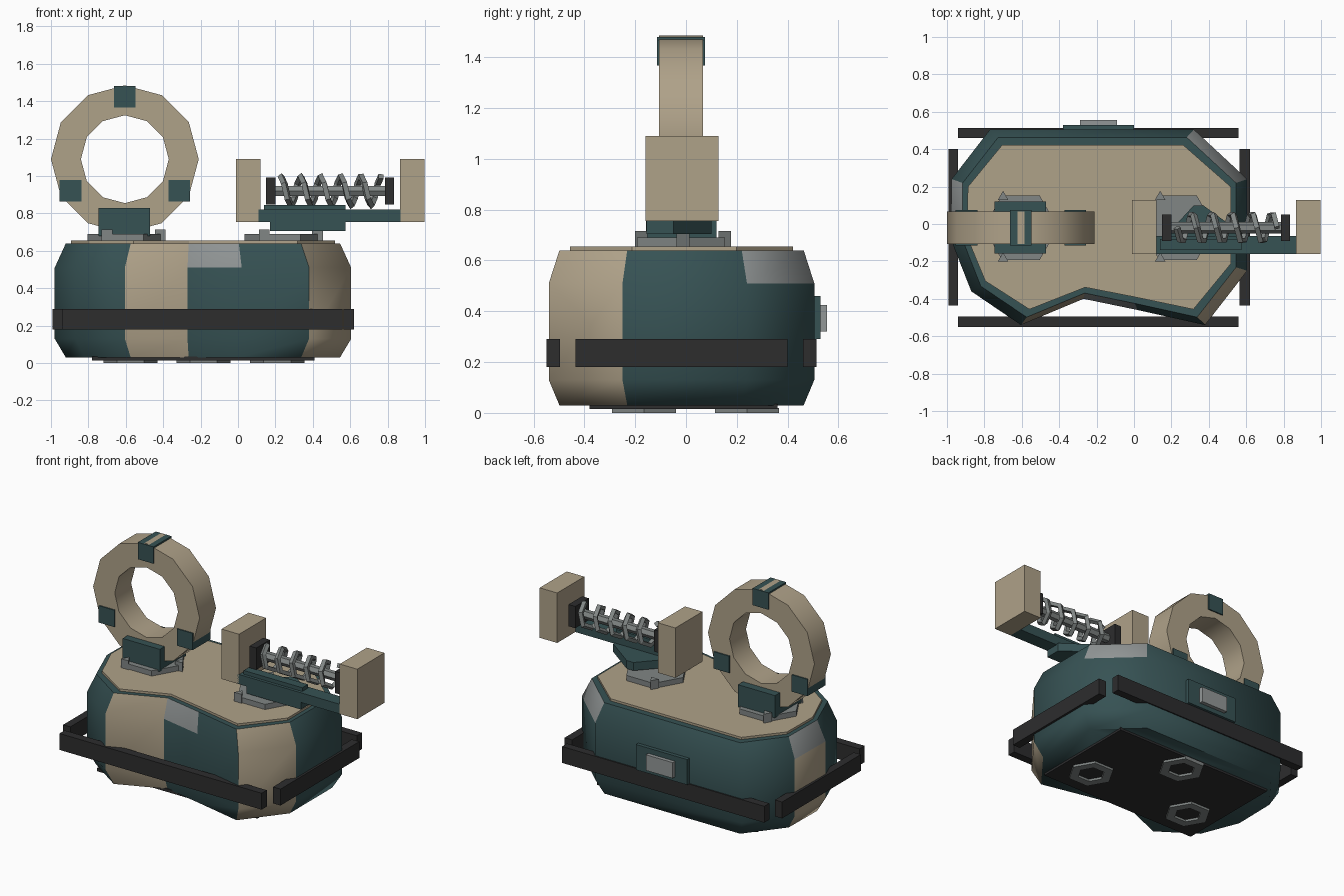
import bpy
import bmesh
from math import sin, cos, pi, radians
from mathutils import Vector

if "Cube" in bpy.data.objects:
    bpy.data.objects.remove(bpy.data.objects["Cube"])


def make_material(name, rgb):
    mat = bpy.data.materials.new(name)
    mat.use_nodes = True
    mat.diffuse_color = (*rgb, 1)
    mat.node_tree.nodes["Principled BSDF"].inputs["Base Color"].default_value = (*rgb, 1)
    return mat


TAN = make_material("tan", (0.43, 0.36, 0.25))
GREEN = make_material("dark_green", (0.037, 0.084, 0.088))
PALE = make_material("pale_grey", (0.29, 0.31, 0.31))
STEEL = make_material("steel_grey", (0.22, 0.24, 0.235))
BLACK = make_material("near_black", (0.026, 0.026, 0.027))


def finish(name, bm, *mats):
    bmesh.ops.recalc_face_normals(bm, faces=bm.faces)
    mesh = bpy.data.meshes.new(name)
    bm.to_mesh(mesh)
    bm.free()
    for mat in mats:
        mesh.materials.append(mat)
    obj = bpy.data.objects.new(name, mesh)
    bpy.context.collection.objects.link(obj)
    return obj


def smooth(obj, angle):
    bpy.ops.object.select_all(action="DESELECT")
    obj.select_set(True)
    bpy.context.view_layer.objects.active = obj
    bpy.ops.object.shade_smooth_by_angle(angle=radians(angle))


def box(name, mat, x, y, z):
    """Box from three (low, high) ranges."""
    bm = bmesh.new()
    bmesh.ops.create_cube(bm, size=1)
    for v in bm.verts:
        v.co = Vector([(r[0] + r[1]) / 2 + c * (r[1] - r[0]) for c, r in zip(v.co, (x, y, z))])
    return finish(name, bm, mat)


def loft(name, rings, *mats, rule=None):
    """Join rings of equal length and cap both ends; rule(band, column) picks the material."""
    bm = bmesh.new()
    loops = [[bm.verts.new(p) for p in ring] for ring in rings]
    n = len(loops[0])
    for band, (a, b) in enumerate(zip(loops, loops[1:])):
        for i in range(n):
            j = (i + 1) % n
            face = bm.faces.new((a[i], a[j], b[j], b[i]))
            if rule:
                face.material_index = rule(band, i)
    bm.faces.new(loops[0][::-1])
    bm.faces.new(loops[-1])
    return finish(name, bm, *mats)


def prism(name, mat, points, low, high):
    return loft(name, [[(x, y, z) for x, y in points] for z in (low, high)], mat)


def polygon(cx, cy, radius, sides, start=0):
    return [(cx + radius * cos(start + 2 * pi * i / sides),
             cy + radius * sin(start + 2 * pi * i / sides)) for i in range(sides)]


def tube(name, mat, outer, inner, low, high, place):
    """Faceted ring; place(u, v, w) maps its own plane into the model."""
    bm = bmesh.new()
    profile = ((outer, low), (outer, high), (inner, high), (inner, low))
    loops = [[bm.verts.new(place(u[0], u[1], w)) for u in ring]
             for ring, w in profile]
    n = len(outer)
    for k in range(4):
        a, b = loops[k], loops[(k + 1) % 4]
        for i in range(n):
            j = (i + 1) % n
            bm.faces.new((a[i], a[j], b[j], b[i]))
    return finish(name, bm, mat)


# Body: faceted outline with chamfered top and bottom
OUTLINE = [(-0.605, -0.54), (-0.27, -0.40), (0.02, -0.46), (0.38, -0.54), (0.605, -0.25),
           (0.605, 0.24), (0.32, 0.505), (-0.77, 0.505), (-0.975, 0.24), (-0.98, -0.08),
           (-0.87, -0.36)]


def scaled(sx, sy, z):
    return [(-0.187 + (x + 0.187) * sx, -0.017 + (y + 0.017) * sy, z) for x, y in OUTLINE]


def body_colour(band, column):
    if band == 2 and column in (1, 5, 8):
        return 2
    return 1 if column in (0, 3, 8) else 0


body = loft("body", [scaled(0.925, 0.92, 0.03), scaled(1, 1, 0.13), scaled(1, 1, 0.51),
                     scaled(0.925, 0.92, 0.64)], GREEN, TAN, PALE, rule=body_colour)
smooth(body, 60)
loft("top_plate", [scaled(0.89, 0.84, 0.635), scaled(0.89, 0.84, 0.655)], TAN)

# Underside plate and hexagonal feet
box("bottom_plate", BLACK, (-0.78, 0.41), (-0.38, 0.36), (0.015, 0.035))
for cx, cy in ((0.21, -0.165), (-0.185, 0.24), (-0.575, -0.165)):
    tube("foot", STEEL, polygon(cx, cy, 0.145, 6), polygon(cx, cy, 0.085, 6), 0, 0.02,
         lambda u, v, w: (u, v, w))

# Bumper bars around the body
BAR_Z = (0.18, 0.29)
box("front_bumper", BLACK, (-0.94, 0.56), (-0.55, -0.495), BAR_Z)
box("back_bumper", BLACK, (-0.94, 0.56), (0.46, 0.513), BAR_Z)
box("ring_side_bumper", BLACK, (-0.993, -0.94), (-0.435, 0.4), BAR_Z)
box("spring_side_bumper", BLACK, (0.565, 0.62), (-0.435, 0.4), BAR_Z)

# Back panel
box("back_panel", GREEN, (-0.38, 0), (0.49, 0.53), (0.29, 0.46))
box("back_panel_window", PALE, (-0.29, -0.09), (0.52, 0.555), (0.32, 0.425))

# Hexagonal mounts with three triangular lugs each
AXIS_Y = -0.02
for cx in (-0.605, 0.235):
    prism("mount", STEEL, polygon(cx, AXIS_Y, 0.2, 6), 0.65, 0.69)
    for lx, ly in polygon(cx, AXIS_Y, 0.19, 3):
        prism("mount_lug", STEEL, polygon(lx, ly, 0.033, 3, pi / 2), 0.65, 0.715)

# Upright ring with clamps and cradle
RX, RZ = -0.605, 1.09
ring = tube("ring", TAN, polygon(RX, RZ, 0.395, 12), polygon(RX, RZ, 0.235, 12),
            -0.107, 0.067, lambda u, v, w: (u, w, v))
smooth(ring, 40)
for cx, cz in polygon(RX, RZ, 0.335, 3, pi / 2):
    box("ring_clamp", GREEN, (cx - 0.058, cx + 0.058), (-0.115, 0.075), (cz - 0.058, cz + 0.055))
box("ring_cradle", GREEN, (-0.745, -0.47), (-0.158, 0.12), (0.68, 0.83))

# Spring carrier: swivel, beam and end blocks
prism("swivel", GREEN, [(0.17, -0.155), (0.575, -0.155), (0.575, -0.05), (0.37, 0.1),
                        (0.32, 0.1), (0.2, -0.03)], 0.705, 0.76)
box("beam", GREEN, (0.11, 0.87), (-0.16, -0.065), (0.755, 0.82))
box("beam_rib", GREEN, (0.14, 0.575), (-0.14, -0.08), (0.81, 0.845))
for x in (-0.01, 0.867):
    box("end_block", TAN, (x, x + 0.13), (-0.16, 0.127), (0.755, 1.09))

# Spring on its rod, held between square caps
SZ = 0.92
for x in (0.15, 0.785):
    box("spring_cap", BLACK, (x, x + 0.05), (AXIS_Y - 0.072, AXIS_Y + 0.072), (SZ - 0.073, SZ + 0.073))
loft("spring_rod", [[(x, y, z) for y, z in polygon(AXIS_Y, SZ, 0.03, 6)] for x in (0.19, 0.8)], STEEL)

STEPS, TURNS = 6, 5
curve = bpy.data.curves.new("spring", "CURVE")
curve.dimensions = "3D"
curve.bevel_depth = 0.019
curve.bevel_resolution = 0
curve.use_fill_caps = True
path = curve.splines.new("POLY")
path.points.add(STEPS * TURNS)
for i, p in enumerate(path.points):
    t = 2 * pi * i / STEPS
    p.co = (0.23 + 0.107 * i / STEPS, AXIS_Y - 0.078 * sin(t), SZ + 0.078 * cos(t), 1)
    p.radius = 1
path.use_smooth = False
curve.materials.append(STEEL)
bpy.context.collection.objects.link(bpy.data.objects.new("spring", curve))
